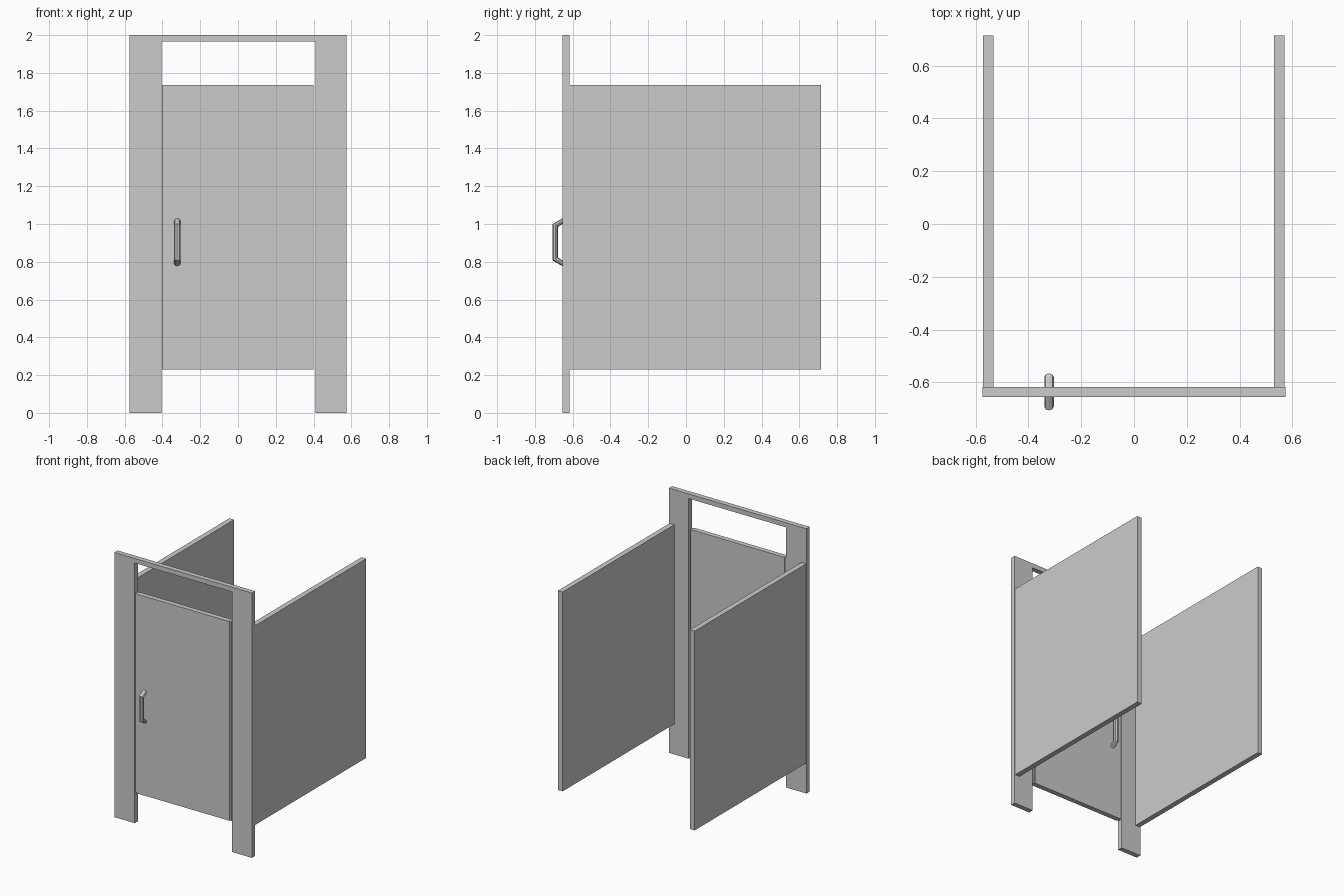
import bpy, bmesh, math
from mathutils import Vector

cube = bpy.data.objects.get("Cube")
if cube:
    bpy.data.objects.remove(cube, do_unlink=True)

GREY = (0.6, 0.6, 0.6, 1)
mat = bpy.data.materials.new("partition grey")
mat.use_nodes = True
mat.diffuse_color = GREY
mat.node_tree.nodes["Principled BSDF"].inputs["Base Color"].default_value = GREY


def finish(name, bm):
    bmesh.ops.recalc_face_normals(bm, faces=bm.faces)
    mesh = bpy.data.meshes.new(name)
    bm.to_mesh(mesh)
    bm.free()
    mesh.materials.append(mat)
    obj = bpy.data.objects.new(name, mesh)
    bpy.context.collection.objects.link(obj)
    return obj


def box(name, x, y, z):
    bm = bmesh.new()
    bmesh.ops.create_cube(bm, size=1)
    for v in bm.verts:
        v.co = [lo + (c + 0.5) * (hi - lo) for c, (lo, hi) in zip(v.co, (x, y, z))]
    return finish(name, bm)


def extrude_outline(name, outline, y0, y1):
    """Extrude an outline in x, z from y0 to y1."""
    bm = bmesh.new()
    face = bm.faces.new([bm.verts.new((x, y0, z)) for x, z in outline])
    moved = bmesh.ops.extrude_face_region(bm, geom=[face])["geom"]
    for v in moved:
        if isinstance(v, bmesh.types.BMVert):
            v.co.y = y1
    return finish(name, bm)


def handle(name, side, x, door_y, sides=8, radius=0.018):
    """Mitred pull bar: sweep a polygon along a bracket-shaped path."""
    reach = 0.037
    path = [Vector((door_y, 1.015)), Vector((door_y + side * reach, 0.992)),
            Vector((door_y + side * reach, 0.815)), Vector((door_y, 0.792))]
    bm = bmesh.new()
    rings = []
    for i, p in enumerate(path):
        if i in (0, len(path) - 1):
            # ends are cut flush with the door
            across = Vector((0, 1))
            scale = 0.8
        else:
            a = (p - path[i - 1]).normalized()
            b = (path[i + 1] - p).normalized()
            tangent = (a + b).normalized()
            across = Vector((-tangent.y, tangent.x)) * -side
            scale = 0.8 / max(a.dot(tangent), 0.5)
            across = across if across.y > 0 or i == 2 else -across
            if i == 2:
                across = across if across.y < 0 else -across
        if i == 3:
            across = -across
        ring = []
        for k in range(sides):
            t = math.tau * k / sides
            q = p + across * math.cos(t) * radius * scale
            ring.append(bm.verts.new((x + math.sin(t) * radius, q.x, q.y)))
        rings.append(ring)
    for r, s in zip(rings, rings[1:]):
        for k in range(sides):
            n = (k + 1) % sides
            bm.faces.new((r[k], r[n], s[n], s[k]))
    bm.faces.new(rings[0])
    bm.faces.new(rings[-1])
    return finish(name, bm)


FRONT, BACK = -0.655, -0.617
LOW, HIGH = 0.23, 1.735

# Front frame: two posts joined by the header
extrude_outline("front_frame", [(-0.575, 0), (-0.405, 0), (-0.405, 1.965), (0.41, 1.965),
                                (0.41, 0), (0.575, 0), (0.575, 2), (-0.575, 2)], FRONT, BACK)

# Door with narrow strips at its edges
box("door", (-0.39, 0.386), (FRONT, BACK), (LOW, HIGH))
box("right_door_strip", (-0.403, -0.39), (FRONT + 0.006, BACK - 0.006), (LOW, HIGH))
box("left_door_strip", (0.386, 0.4), (FRONT + 0.006, BACK - 0.006), (LOW, HIGH))

# Side panels
box("right_panel", (-0.573, -0.533), (BACK, 0.715), (LOW, HIGH))
box("left_panel", (0.53, 0.57), (BACK, 0.715), (LOW, HIGH))

# Pull handles on both faces of the door
handle("outer_handle", -1, -0.322, FRONT)
handle("inner_handle", 1, -0.322, BACK)
